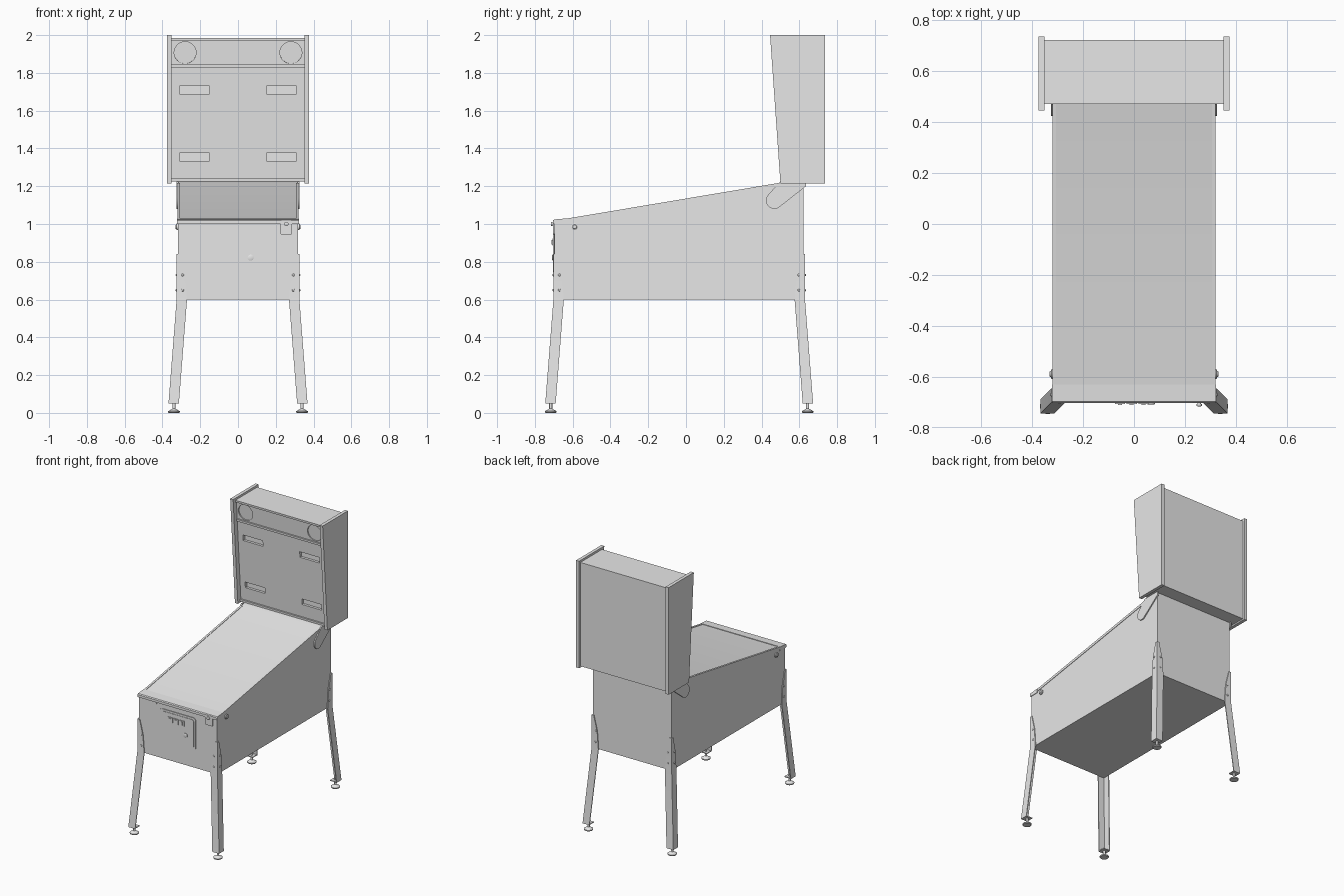
import bpy, bmesh, math
from mathutils import Vector, Matrix

if "Cube" in bpy.data.objects:
    bpy.data.objects.remove(bpy.data.objects["Cube"], do_unlink=True)

grey = bpy.data.materials.new("light_grey")
grey.use_nodes = True
grey.diffuse_color = (0.8, 0.8, 0.8, 1)
grey.node_tree.nodes["Principled BSDF"].inputs["Base Color"].default_value = (0.8, 0.8, 0.8, 1)
parts = []


def finish(name, bm):
    bmesh.ops.recalc_face_normals(bm, faces=bm.faces)
    mesh = bpy.data.meshes.new(name)
    bm.to_mesh(mesh)
    bm.free()
    mesh.materials.append(grey)
    ob = bpy.data.objects.new(name, mesh)
    bpy.context.scene.collection.objects.link(ob)
    parts.append(ob)
    return ob


def loft(name, rings):
    """Skin a closed solid through rings of equal length."""
    bm = bmesh.new()
    vs = [[bm.verts.new(p) for p in r] for r in rings]
    n = len(rings[0])
    for a, b in zip(vs, vs[1:]):
        for i in range(n):
            j = (i + 1) % n
            bm.faces.new((a[i], a[j], b[j], b[i]))
    bm.faces.new(vs[0])
    bm.faces.new(vs[-1])
    return finish(name, bm)


def prism(name, profile, x0, x1):
    """Extrude a (y, z) profile along x."""
    return loft(name, [[(x, y, z) for y, z in profile] for x in (x0, x1)])


def box(name, x, y, z, bevel=0):
    """Box from min/max pairs, corners seen from the front optionally rounded."""
    bm = bmesh.new()
    bmesh.ops.create_cube(bm, size=1)
    for v in bm.verts:
        v.co = [(r[0] + r[1]) / 2 + c * (r[1] - r[0]) for c, r in zip(v.co, (x, y, z))]
    if bevel:
        edges = [e for e in bm.edges if abs((e.verts[0].co - e.verts[1].co).normalized().y) > 0.9]
        bmesh.ops.bevel(bm, geom=edges, offset=bevel, segments=4, profile=0.5, affect='EDGES')
    return finish(name, bm)


def lathe(name, centre, axis, steps, n=24):
    """Round part: steps are (distance along axis, radius)."""
    rot = Vector((0, 0, 1)).rotation_difference(Vector(axis)).to_matrix()
    rings = []
    for h, r in steps:
        ring = [Vector((r * math.cos(2 * math.pi * i / n), r * math.sin(2 * math.pi * i / n), h))
                for i in range(n)]
        rings.append([Vector(centre) + rot @ p for p in ring])
    return loft(name, rings)


# Main cabinet with sloping top
W, FRONT, BACK, BASE = 0.318, -0.695, 0.623, 0.60


def slope(y):
    return 1.015 + (y - FRONT) * 0.168


prism("cabinet", [(FRONT, BASE), (BACK, BASE), (BACK, 1.225), (0.53, 1.225),
                  (0.50, slope(0.50)), (FRONT, slope(FRONT))], -W, W)
prism("lockdown_bar", [(-0.704, 1.0), (-0.704, 1.018), (-0.698, 1.024),
                       (-0.63, slope(-0.63) + 0.004), (-0.63, 1.0)], -W - 0.004, W + 0.004)
for s, side in ((1, "left"), (-1, "right")):
    prism(side + "_side_rail", [(-0.63, slope(-0.63) - 0.016), (-0.63, slope(-0.63) + 0.003),
                                (0.49, slope(0.49) + 0.003), (0.49, slope(0.49) - 0.016)],
          s * (W - 0.012), s * (W + 0.003))
    # Side button
    lathe(side + "_button", (s * W, -0.59, 0.985), (s, 0, 0),
          [(0, 0.018), (0.007, 0.018), (0.009, 0.012), (0.013, 0.010)])
    # Hinge bracket with rounded lower end
    arc = [(0.468 + 0.045 * math.cos(a), 1.125 + 0.045 * math.sin(a))
           for a in [math.radians(135 + i * 18) for i in range(10)]]
    prism(side + "_hinge", [(0.50, 1.225)] + arc + [(0.635, 1.20), (0.635, 1.225)],
          s * (W - 0.002), s * (W + 0.008))

# Head: side panels and box between them


def head_y(z, inset):
    return 0.445 + (2 - z) * 0.07 + inset


for s, side in ((1, "left"), (-1, "right")):
    prism(side + "_head_panel", [(head_y(2, 0), 2), (0.737, 2), (0.737, 1.215),
                                 (head_y(1.215, 0), 1.215)], s * 0.351, s * 0.375)
HEAD_W = 0.353
head = prism("head_box", [(head_y(1.985, 0.036), 1.985), (0.722, 1.985), (0.722, 1.225),
                          (head_y(1.225, 0.036), 1.225)], -HEAD_W, HEAD_W)


def cut_head(cutters):
    for c in cutters:
        mod = head.modifiers.new("cut", 'BOOLEAN')
        mod.operation, mod.solver, mod.object = 'DIFFERENCE', 'EXACT', c
        bpy.context.view_layer.objects.active = head
        bpy.ops.object.modifier_apply(modifier=mod.name)
        parts.remove(c)
        bpy.data.objects.remove(c, do_unlink=True)


cutters = []
for s in (-1, 1):
    for z in (1.71, 1.355):
        y = head_y(z, 0.036)
        cutters.append(box("slot_cutter", sorted((s * 0.15, s * 0.31)),
                           (y - 0.05, y + 0.02), (z - 0.021, z + 0.021)))
    cutters.append(lathe("speaker_cutter", (s * 0.28, head_y(1.907, 0.036), 1.907),
                         (0, 1, 0.07), [(-0.03, 0.058), (0.008, 0.058)], 40))
cut_head(cutters)
for name, z0, z1 in (("top_lip", 1.97, 1.985), ("divider_lip", 1.828, 1.844),
                     ("bottom_lip", 1.225, 1.24)):
    prism("head_" + name, [(head_y(z0, 0.025), z0), (head_y(z1, 0.025), z1),
                           (head_y(z1, 0.045), z1), (head_y(z0, 0.045), z0)], -HEAD_W, HEAD_W)

# Coin door on the front
box("coin_door_frame", (-0.147, 0.147), (FRONT - 0.005, FRONT + 0.01), (0.728, 0.965), 0.022)
box("coin_door", (-0.132, 0.132), (FRONT - 0.008, FRONT), (0.742, 0.951), 0.016)
for i in range(3):
    x = -0.055 + i * 0.046
    box("coin_slot", (x - 0.02, x + 0.02), (FRONT - 0.013, FRONT), (0.885, 0.923))
    box("coin_return", (x - 0.008, x + 0.008), (FRONT - 0.016, FRONT), (0.892, 0.916))
lathe("coin_door_lock", (0.067, FRONT - 0.006, 0.822), (0, -1, 0),
      [(0, 0.016), (0.006, 0.016), (0.008, 0.011)])

# Launcher at the front left
box("launcher_plate", (0.226, 0.285), (FRONT - 0.008, FRONT), (0.945, 1.02), 0.005)
lathe("launcher_knob", (0.256, FRONT, 1.0), (0, -1, 0),
      [(0, 0.007), (0.012, 0.007), (0.013, 0.011), (0.019, 0.011), (0.021, 0.007)])
lathe("start_button", (-0.175, FRONT, 0.99), (0, -1, 0), [(0, 0.005), (0.004, 0.005)], 12)

# Angled legs: (height, outward splay, wing width)
LEVELS = ((0.05, 0.05, 0.055), (0.60, 0.007, 0.055), (0.73, 0.007, 0.045), (0.84, 0.007, 0.018))
T = 0.006
for sx, xside in ((1, "left"), (-1, "right")):
    for sy, edge, yside in ((-1, -FRONT, "front"), (1, BACK, "rear")):
        name = yside + "_" + xside
        rings = []
        for z, out, w in LEVELS:
            section = [(0, 0), (w, 0), (w, T), (T, T), (T, w), (0, w)]
            rings.append([(sx * (W + out - a), sy * (edge + out - b), z) for a, b in section])
        loft(name + "_leg", rings)
        cx, cy = sx * (W + 0.021), sy * (edge + 0.021)
        box(name + "_foot_plate", (cx - 0.025, cx + 0.025), (cy - 0.025, cy + 0.025), (0.05, 0.056))
        lathe(name + "_foot", (cx, cy, 0), (0, 0, 1),
              [(0, 0.028), (0.004, 0.031), (0.009, 0.031), (0.018, 0.015), (0.022, 0.008), (0.065, 0.008)])
        for z in (0.65, 0.73):
            dome = [(0, 0.007), (0.003, 0.006), (0.005, 0.003)]
            lathe(name + "_side_bolt", (sx * (W + 0.007), sy * (edge - 0.025), z), (sx, 0, 0), dome, 12)
            lathe(name + "_end_bolt", (sx * (W - 0.025), sy * (edge + 0.007), z), (0, sy, 0), dome, 12)

# Smooth round parts, keep hard edges
bpy.ops.object.select_all(action='DESELECT')
for ob in parts:
    ob.select_set(True)
bpy.context.view_layer.objects.active = parts[0]
bpy.ops.object.shade_smooth_by_angle(angle=math.radians(30))
